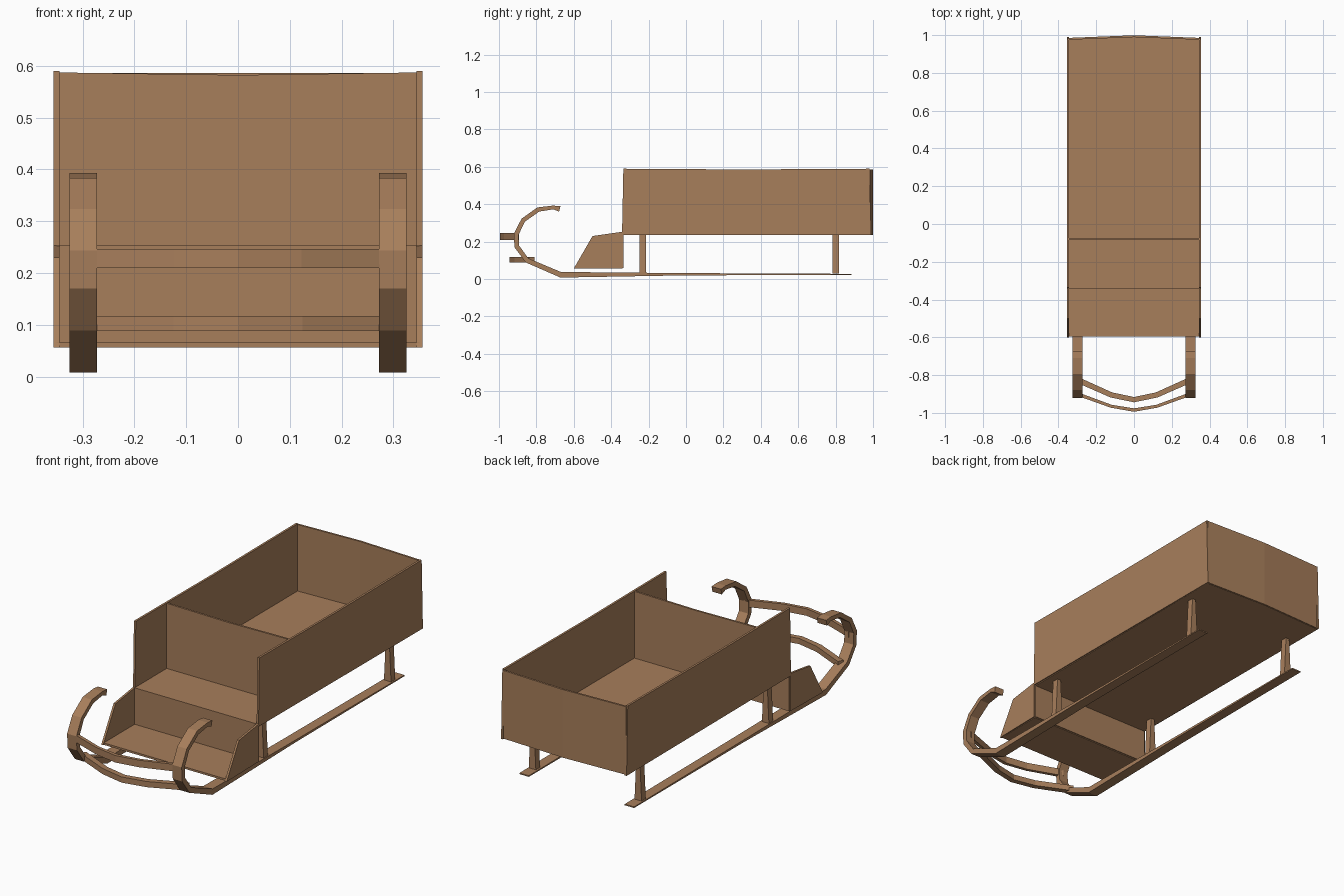
import bpy
import bmesh
from mathutils import Vector

cube = bpy.data.objects.get("Cube")
if cube:
    bpy.data.objects.remove(cube, do_unlink=True)

wood = bpy.data.materials.new("warm brown wood")
wood.use_nodes = True
brown = (0.39, 0.21, 0.105, 1)
wood.diffuse_color = brown
wood.node_tree.nodes["Principled BSDF"].inputs["Base Color"].default_value = brown


def place(u, v, w, axis):
    """Put a flat outline point (u, v) at depth w along the given axis."""
    return {"x": (w, u, v), "y": (u, w, v), "z": (u, v, w)}[axis]


def finish(name, bm):
    bmesh.ops.recalc_face_normals(bm, faces=bm.faces)
    mesh = bpy.data.meshes.new(name)
    bm.to_mesh(mesh)
    bm.free()
    mesh.materials.append(wood)
    obj = bpy.data.objects.new(name, mesh)
    bpy.context.collection.objects.link(obj)
    return obj


def slab(name, outline, lo, hi, axis):
    """Flat board: an outline extruded from lo to hi along an axis."""
    bm = bmesh.new()
    face = bm.faces.new([bm.verts.new(place(u, v, lo, axis)) for u, v in outline])
    grown = bmesh.ops.extrude_face_region(bm, geom=[face])["geom"]
    shift = Vector(place(0, 0, hi - lo, axis))
    bmesh.ops.translate(bm, vec=shift, verts=[g for g in grown if isinstance(g, bmesh.types.BMVert)])
    return finish(name, bm)


def ribbon(name, path, lo, hi, axis):
    """Bent bar: path points (u, v, thickness), extruded from lo to hi."""
    bm = bmesh.new()
    rings = []
    for i, (u, v, t) in enumerate(path):
        a, b = path[max(i - 1, 0)], path[min(i + 1, len(path) - 1)]
        d = Vector((b[0] - a[0], b[1] - a[1])).normalized()
        nu, nv = -d.y * t / 2, d.x * t / 2
        corners = ((-1, lo), (1, lo), (1, hi), (-1, hi))
        rings.append([bm.verts.new(place(u + s * nu, v + s * nv, w, axis)) for s, w in corners])
    for r, q in zip(rings, rings[1:]):
        for k in range(4):
            j = (k + 1) % 4
            bm.faces.new((r[k], r[j], q[j], q[k]))
    bm.faces.new(rings[0])
    bm.faces.new(rings[-1])
    return finish(name, bm)


# Cargo box: bowed floor, tall sides, back board and seat back
slab("box_floor", [(-.35, -.34), (.35, -.34), (.35, .98), (0, .995), (-.35, .98)], .235, .245, "z")
ribbon("back_board", [(-.35, .98, .01), (0, .994, .01), (.35, .98, .01)], .237, .586, "z")
slab("seat_back", [(-.35, .24), (.35, .24), (.35, .587), (0, .582), (-.35, .587)], -.085, -.075, "y")
slab("seat", [(-.35, -.345), (.35, -.345), (.35, -.08), (-.35, -.08)], .243, .253, "z")

# Footwell: riser under the seat and a low floor
slab("seat_riser", [(-.35, .06), (.35, .06), (.35, .25), (-.35, .25)], -.345, -.335, "y")
slab("footwell_floor", [(-.35, -.595), (.35, -.595), (.35, -.34), (-.35, -.34)], .056, .066, "z")

for side, s in (("left", 1), ("right", -1)):
    # Side boards
    slab(side + "_box_side", [(-.342, .24), (.99, .235), (.98, .59), (.3, .586), (-.335, .59)],
         s * .345, s * .356, "x")
    slab(side + "_footwell_side", [(-.6, .056), (-.34, .06), (-.34, .253), (-.5, .23)],
         s * .345, s * .356, "x")

    # Runner with curled front
    ribbon(side + "_runner",
           [(.885, .025, .006), (0, .026, .012), (-.67, .023, .03), (-.85, .1, .026),
            (-.905, .175, .026), (-.908, .24, .026), (-.87, .315, .024), (-.79, .372, .024),
            (-.71, .383, .02), (-.675, .375, .03)],
           s * .272, s * .325, "x")

    # Upright posts, wider at the foot
    for place_name, y in (("front", -.232), ("rear", .8)):
        slab(f"{side}_{place_name}_post",
             [(s * .28, .03), (s * .32, .03), (s * .31, .238), (s * .29, .238)],
             y - .017, y + .017, "y")

# Bowed bars joining the two curls
ribbon("upper_front_bar",
       [(-.3, -.9, .018), (-.12, -.965, .016), (0, -.985, .018), (.12, -.965, .016), (.3, -.9, .018)],
       .21, .246, "z")
ribbon("lower_front_bar",
       [(-.3, -.825, .03), (-.12, -.905, .028), (0, -.93, .028), (.12, -.905, .028), (.3, -.825, .03)],
       .088, .117, "z")
